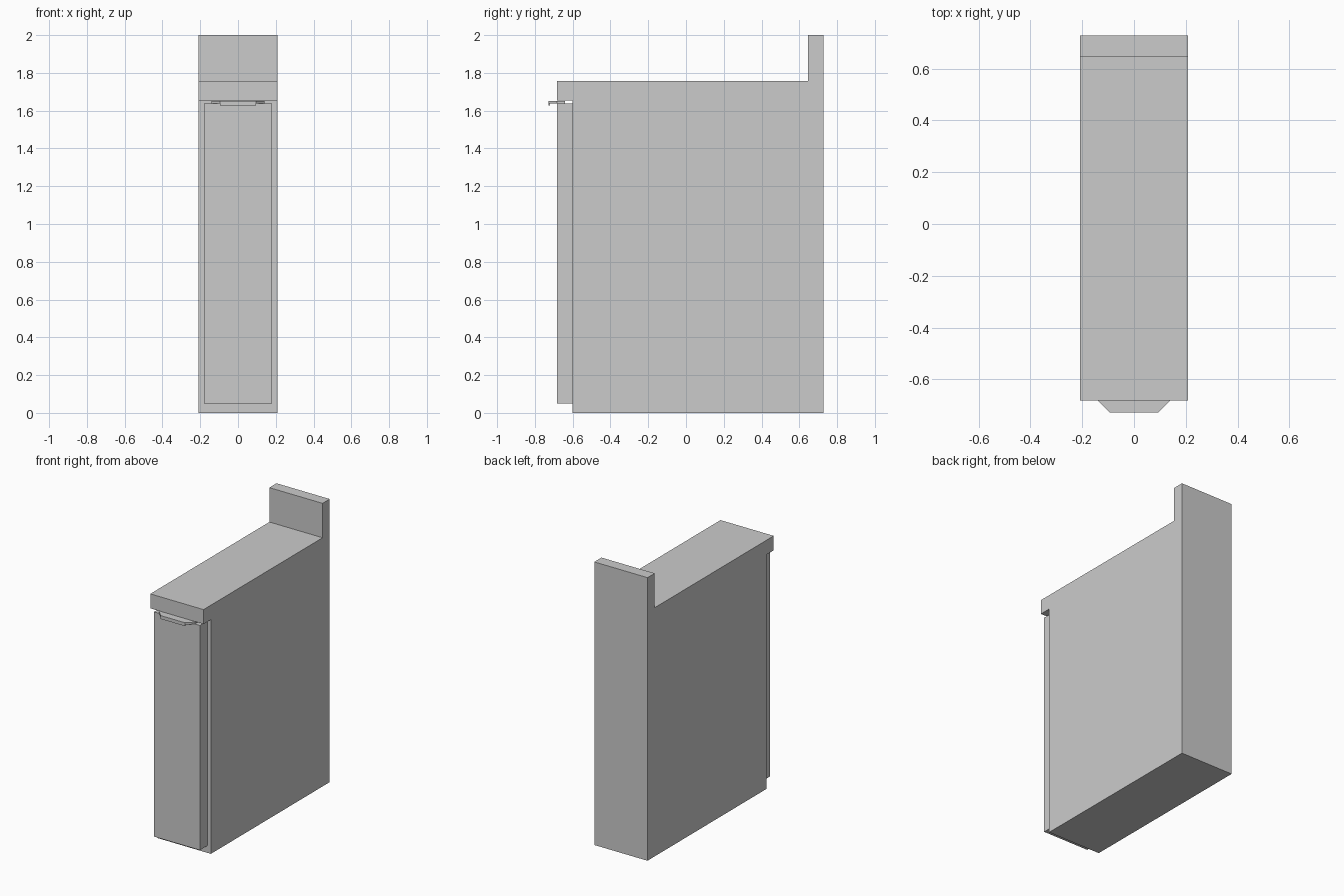
import bpy
import bmesh

cube = bpy.data.objects.get("Cube")
if cube:
    bpy.data.objects.remove(cube, do_unlink=True)

grey = bpy.data.materials.new("plain_grey")
grey.use_nodes = True
colour = (0.6, 0.6, 0.6, 1)
grey.diffuse_color = colour
grey.node_tree.nodes["Principled BSDF"].inputs["Base Color"].default_value = colour


def prism(name, points, direction):
    """Extrude a flat outline along a direction."""
    bm = bmesh.new()
    face = bm.faces.new([bm.verts.new(p) for p in points])
    out = bmesh.ops.extrude_face_region(bm, geom=[face])
    verts = [v for v in out["geom"] if isinstance(v, bmesh.types.BMVert)]
    bmesh.ops.translate(bm, verts=verts, vec=direction)
    bmesh.ops.recalc_face_normals(bm, faces=bm.faces)
    mesh = bpy.data.meshes.new(name)
    bm.to_mesh(mesh)
    bm.free()
    mesh.materials.append(grey)
    obj = bpy.data.objects.new(name, mesh)
    bpy.context.collection.objects.link(obj)
    return obj


# Cabinet with overhanging worktop and raised back panel, drawn from the side
half_width = 0.208
front, door_front, back = -0.6, -0.682, 0.727
side = [(front, 0), (back, 0), (back, 2), (0.647, 2), (0.647, 1.757),
        (door_front, 1.757), (door_front, 1.655), (front, 1.655)]
prism("cabinet_body", [(-half_width, y, z) for y, z in side], (2 * half_width, 0, 0))

# Door slab
door_half, door_top = 0.18, 1.637
door = [(-door_half, door_front), (door_half, door_front),
        (door_half, front), (-door_half, front)]
prism("door", [(x, y, 0.05) for x, y in door], (0, 0, door_top - 0.05))

# Handle plate resting on the door top, tapering forwards
tip, grip, wide = -0.727, 0.095, 0.14
plate = [(-grip, tip), (grip, tip), (wide, door_front),
         (wide, -0.64), (-wide, -0.64), (-wide, door_front)]
prism("handle_plate", [(x, y, door_top) for x, y in plate], (0, 0, 0.014))

# Turned-down lip on the handle's front edge
lip = [(-grip, tip), (grip, tip), (grip, tip + 0.008), (-grip, tip + 0.008)]
prism("handle_lip", [(x, y, 1.627) for x, y in lip], (0, 0, door_top - 1.627))
